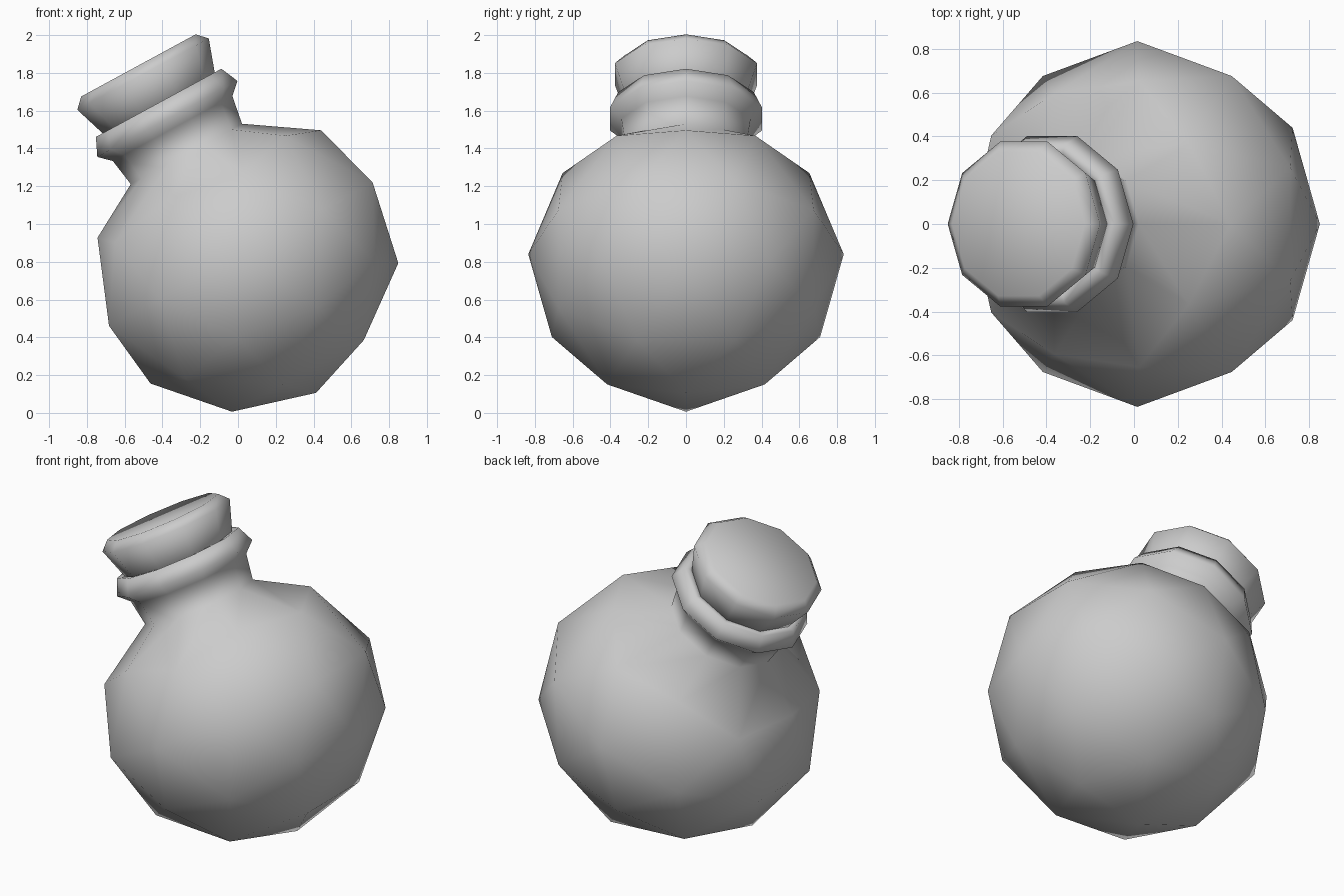
import bpy, bmesh
from math import cos, sin, pi, radians, hypot
from mathutils import Matrix

if "Cube" in bpy.data.objects:
    bpy.data.objects.remove(bpy.data.objects["Cube"])

R = 0.835
SIDES = 10
POSE = Matrix.Translation((0.015, 0, 0.84)) @ Matrix.Rotation(radians(-28.5), 4, 'Y')


def ring(bm, r, z):
    return [bm.verts.new((r * cos(2 * pi * i / SIDES), r * sin(2 * pi * i / SIDES), z))
            for i in range(SIDES)]


def bridge(bm, a, b):
    for i in range(SIDES):
        j = (i + 1) % SIDES
        bm.faces.new((a[i], a[j], b[j], b[i]))


def finish(bm, name):
    bmesh.ops.recalc_face_normals(bm, faces=bm.faces)
    bm.transform(POSE)
    for f in bm.faces:
        f.smooth = True
    me = bpy.data.meshes.new(name)
    bm.to_mesh(me)
    bm.free()
    ob = bpy.data.objects.new(name, me)
    bpy.context.collection.objects.link(ob)
    return ob


# round flask: icosphere opened at its pole, ten-sided rim drawn up into neck and lip
bm = bmesh.new()
bmesh.ops.create_icosphere(bm, subdivisions=2, radius=R)
bmesh.ops.delete(bm, geom=[v for v in bm.verts if v.co.z > 0.6], context='VERTS')
rim = list({v for e in bm.edges if e.is_boundary for v in e.verts})
by_slot = {}
for v in rim:
    s = 0.92 if v.co.z < 0.41 else 0.88
    slot = min(range(SIDES), key=lambda i: hypot(
        v.co.x - cos(2 * pi * i / SIDES), v.co.y - sin(2 * pi * i / SIDES)))
    by_slot[slot] = v
    v.co.x *= s
    v.co.y *= s
last = [by_slot[i] for i in range(SIDES)]
for r, z in [(0.335, 0.604), (0.36, 0.757), (0.422, 0.815), (0.378, 0.912),
             (0.32, 0.905), (0.30, 0.80)]:
    new = ring(bm, r, z)
    bridge(bm, last, new)
    last = new
finish(bm, "flask")

# cork stopper, tapered with a bevelled top
bm = bmesh.new()
rings = [ring(bm, r, z) for r, z in [(0.31, 0.83), (0.396, 1.085), (0.345, 1.137)]]
for a, b in zip(rings, rings[1:]):
    bridge(bm, a, b)
bm.faces.new(rings[0][::-1])
bm.faces.new(rings[-1])
finish(bm, "cork")
